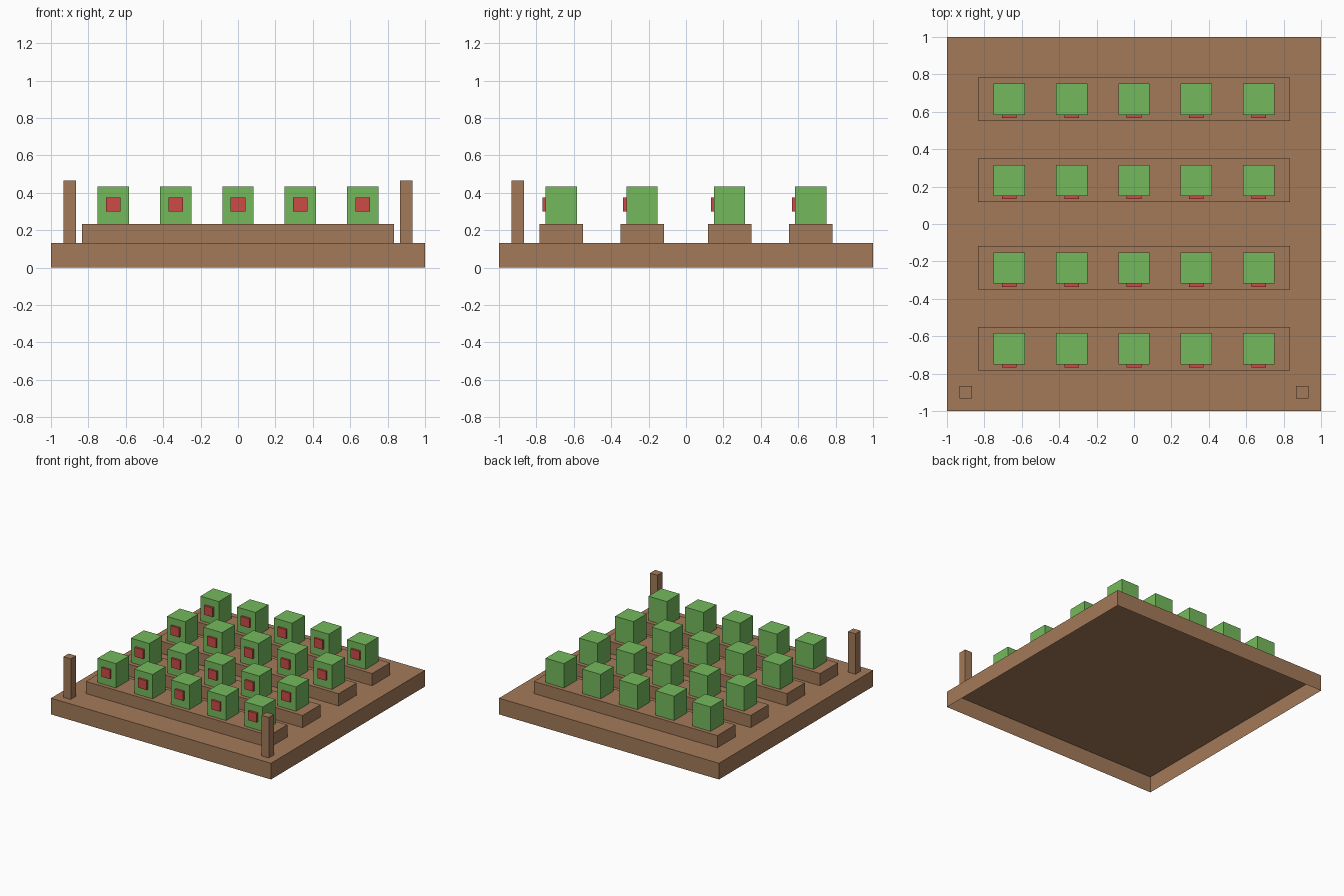
import bpy
import bmesh

cube = bpy.data.objects.get("Cube")
if cube:
    bpy.data.objects.remove(cube, do_unlink=True)


def linear(c):
    c /= 255
    return c / 12.92 if c <= 0.04045 else ((c + 0.055) / 1.055) ** 2.4


def material(name, r, g, b):
    mat = bpy.data.materials.new(name)
    color = (linear(r), linear(g), linear(b), 1)
    mat.use_nodes = True
    mat.diffuse_color = color
    mat.node_tree.nodes["Principled BSDF"].inputs["Base Color"].default_value = color
    return mat


soil = material("soil_brown", 163, 122, 88)
leaf = material("leaf_green", 116, 186, 92)
fruit_red = material("fruit_red", 205, 75, 70)


def box(name, center, size, mat, open_bottom=False):
    """Box given by its centre in x and y, and its bottom in z."""
    bm = bmesh.new()
    bmesh.ops.create_cube(bm, size=1)
    for v in bm.verts:
        v.co.z += 0.5
        v.co = [a * b for a, b in zip(v.co, size)]
    if open_bottom:
        under = [f for f in bm.faces if f.normal.z < -0.5]
        bmesh.ops.delete(bm, geom=under, context="FACES_ONLY")
    mesh = bpy.data.meshes.new(name)
    bm.to_mesh(mesh)
    bm.free()
    mesh.materials.append(mat)
    obj = bpy.data.objects.new(name, mesh)
    obj.location = center
    bpy.context.collection.objects.link(obj)
    return obj


# Ground slab, a shell open underneath
GROUND, BED = 0.133, 0.233
box("ground", (0, 0, 0), (2, 2, GROUND), soil, open_bottom=True)

# Fence posts at the front corners
for side, x in (("left", 0.9), ("right", -0.9)):
    box(f"{side}_post", (x, -0.9, GROUND), (0.067, 0.067, 0.333), soil)

# Raised beds, each with a row of bushes bearing one fruit in front
for row, y in enumerate((-0.667, -0.235, 0.233, 0.667), 1):
    box(f"bed_{row}", (0, y, GROUND), (1.667, 0.233, BED - GROUND), soil)
    for col in range(5):
        x = (col - 2) / 3
        box(f"bush_{row}_{col + 1}", (x, y, BED), (0.167, 0.167, 0.2), leaf)
        box(f"fruit_{row}_{col + 1}", (x, y - 0.067, 0.3),
            (0.078, 0.067, 0.075), fruit_red)
